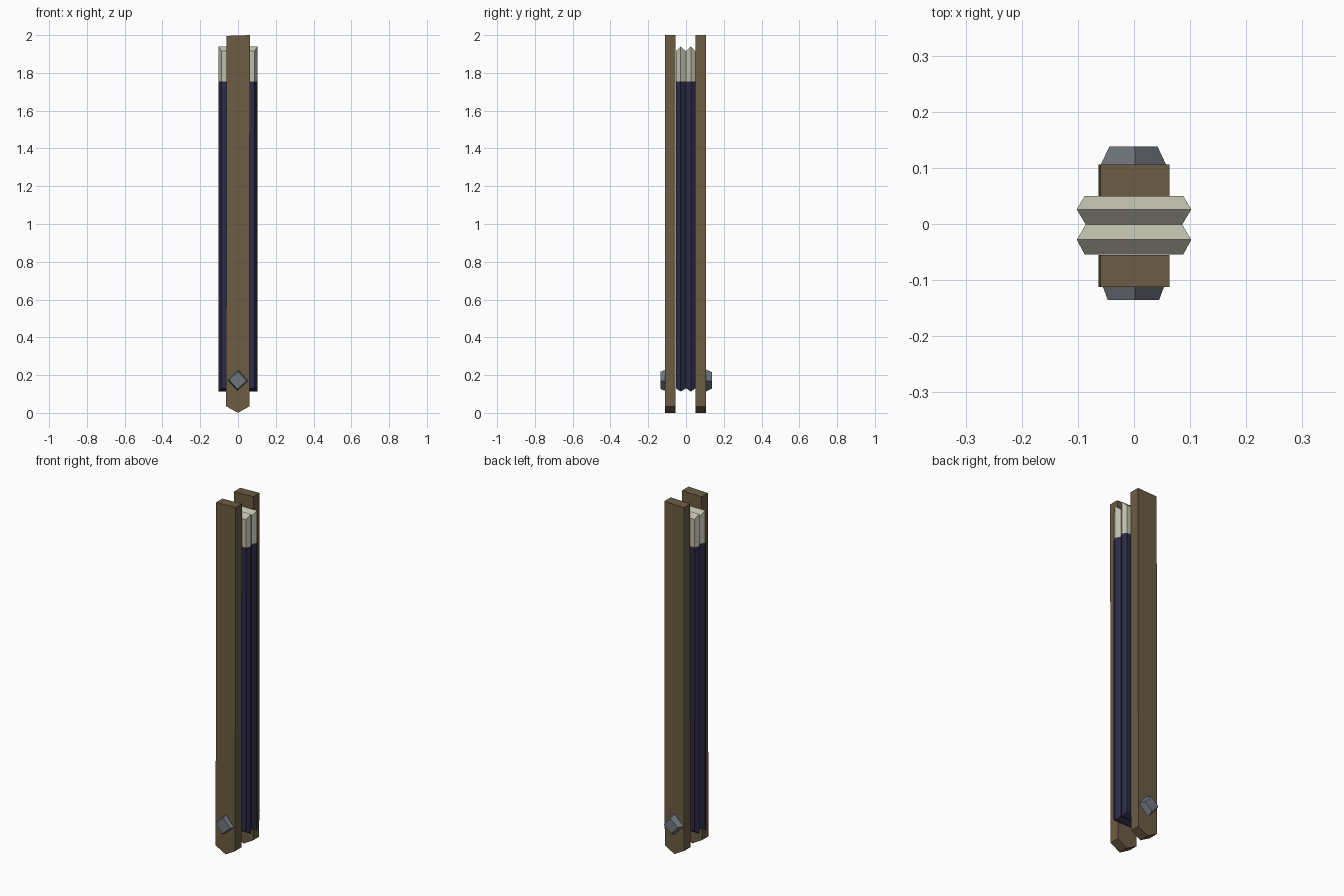
import bpy, bmesh, math

if "Cube" in bpy.data.objects:
    bpy.data.objects.remove(bpy.data.objects["Cube"])


def material(name, rgb):
    m = bpy.data.materials.new(name)
    m.diffuse_color = (*rgb, 1)
    m.use_nodes = True
    m.node_tree.nodes["Principled BSDF"].inputs["Base Color"].default_value = m.diffuse_color
    return m


wood = material("brown wood", (0.150, 0.108, 0.058))
cream = material("pale cream", (0.52, 0.52, 0.42))
navy = material("dark navy", (0.026, 0.024, 0.062))
steel = material("grey steel", (0.165, 0.185, 0.215))


def loft(name, rings, mats):
    """Closed solid through equal-sized rings of points."""
    bm = bmesh.new()
    loops = [[bm.verts.new(p) for p in r] for r in rings]
    for a, b in zip(loops, loops[1:]):
        n = len(a)
        for i in range(n):
            j = (i + 1) % n
            bm.faces.new((a[i], a[j], b[j], b[i]))
    bm.faces.new(loops[0])
    bm.faces.new(loops[-1])
    bmesh.ops.recalc_face_normals(bm, faces=bm.faces)
    me = bpy.data.meshes.new(name)
    ob = bpy.data.objects.new(name, me)
    bpy.context.collection.objects.link(ob)
    for m in mats:
        me.materials.append(m)
    return ob, bm


def finish(ob, bm):
    bm.to_mesh(ob.data)
    bm.free()


# outer guards: long slats with a shallow pointed foot, leaning very slightly
profile = [(-0.060, 1.996), (0.063, 2.0), (0.060, 0.035), (0.0, 0.0), (-0.063, 0.035)]
for name, y0, y1 in (("front_guard", -0.112, -0.055), ("back_guard", 0.049, 0.106)):
    finish(*loft(name, [[(x, y, z) for x, z in profile] for y in (y0, y1)], [wood]))

# folded leaf: zigzag pleats, navy with a cream band at the top
rings = []
for y, w, low, high in ((-0.054, 0.088, 0.130, 1.915), (-0.028, 0.102, 0.113, 1.940),
                        (-0.001, 0.086, 0.130, 1.915), (0.026, 0.102, 0.113, 1.940),
                        (0.050, 0.088, 0.130, 1.915)):
    rings.append([(-w, y, low), (w, y, low), (w, y, high), (-w, y, high)])
leaf, bm = loft("pleated_leaf", rings, [navy, cream])
BAND = 1.755
bmesh.ops.bisect_plane(bm, geom=bm.verts[:] + bm.edges[:] + bm.faces[:],
                       plane_co=(0, 0, BAND), plane_no=(0, 0, 1))
for f in bm.faces:
    f.material_index = int(f.calc_center_median().z > BAND)
finish(leaf, bm)

# pivot pin heads: tapered four-sided studs set on a corner
for name, y0, y1, r0, r1 in (("front_pin_head", -0.108, -0.135, 0.056, 0.046),
                             ("back_pin_head", 0.102, 0.138, 0.060, 0.043)):
    rings = []
    for y, r in ((y0, r0), (y1, r1)):
        angles = [math.radians(87 + 90 * i) for i in range(4)]
        rings.append([(r * math.cos(a) - 0.001, y, 0.172 + r * math.sin(a)) for a in angles])
    finish(*loft(name, rings, [steel]))
